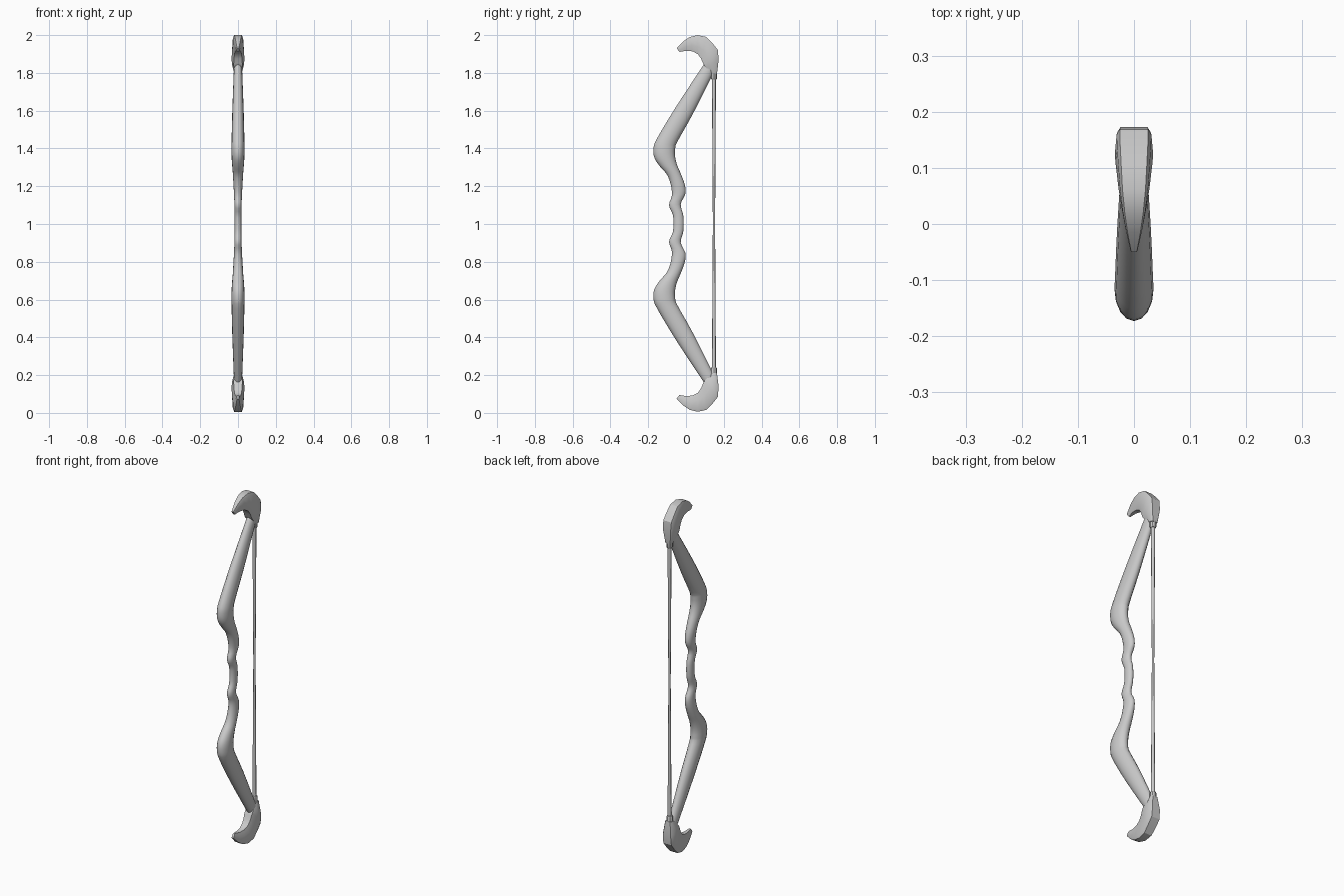
import bpy, bmesh, math
from mathutils import Vector

if "Cube" in bpy.data.objects:
    bpy.data.objects.remove(bpy.data.objects["Cube"])

MID = 1.003  # height of the mirror plane


def catmull(rows, steps):
    """Smoothly interpolate rows of numbers."""
    out = []
    for i in range(len(rows) - 1):
        p = [rows[max(0, min(len(rows) - 1, i + k))] for k in (-1, 0, 1, 2)]
        for s in range(steps):
            t = s / steps
            out.append([0.5 * (2 * b + (c - a) * t + (2 * a - 5 * b + 4 * c - d) * t * t
                               + (3 * b - a - 3 * c + d) * t ** 3)
                        for a, b, c, d in zip(*p)])
    out.append(list(rows[-1]))
    return out


def loft(name, rings, angle, cap_start=True):
    bm = bmesh.new()
    loops = [[bm.verts.new(p) for p in ring] for ring in rings]
    n = len(loops[0])
    for a, b in zip(loops, loops[1:]):
        for i in range(n):
            j = (i + 1) % n
            bm.faces.new((a[i], a[j], b[j], b[i]))
    if cap_start:
        bm.faces.new(loops[0][::-1])
    bm.faces.new(loops[-1])
    bmesh.ops.recalc_face_normals(bm, faces=bm.faces[:])
    me = bpy.data.meshes.new(name)
    bm.to_mesh(me)
    bm.free()
    ob = bpy.data.objects.new(name, me)
    bpy.context.collection.objects.link(ob)
    # put the origin on the mirror plane and mirror vertically
    for v in me.vertices:
        v.co.z -= MID
    ob.location.z = MID
    mod = ob.modifiers.new("mirror", 'MIRROR')
    mod.use_axis = (False, False, True)
    mod.merge_threshold = 0.0005
    bpy.ops.object.select_all(action='DESELECT')
    bpy.context.view_layer.objects.active = ob
    ob.select_set(True)
    bpy.ops.object.modifier_apply(modifier="mirror")
    bpy.ops.object.shade_smooth_by_angle(angle=math.radians(angle))
    return ob


def oval(row, n=16):
    """Elliptical ring between a front point and a back point."""
    fy, fz, by, bz, w = row
    c, h = Vector((0, (fy + by) / 2, (fz + bz) / 2)), Vector((0, (by - fy) / 2, (bz - fz) / 2))
    return [c + h * math.cos(2 * math.pi * i / n) + Vector((w * math.sin(2 * math.pi * i / n), 0, 0))
            for i in range(n)]


def disc(y, z, r, n):
    return oval((y - r, z, y + r, z, r), n)


# grip and limbs: front y,z  back y,z  half width
limb = [(-.066, MID, -.012, MID, .018), (-.070, 1.05, -.015, 1.05, .018),
        (-.090, 1.10, -.028, 1.105, .019), (-.075, 1.15, -.003, 1.16, .021),
        (-.080, 1.205, -.007, 1.21, .024), (-.100, 1.26, -.027, 1.265, .027),
        (-.138, 1.305, -.048, 1.315, .031), (-.167, 1.35, -.058, 1.36, .034),
        (-.172, 1.40, -.057, 1.40, .035), (-.152, 1.455, -.046, 1.435, .034),
        (-.050, 1.625, .035, 1.58, .030), (.095, 1.845, .138, 1.785, .022),
        (.108, 1.865, .147, 1.805, .021)]
loft("bow_limbs", [oval(r) for r in catmull(limb, 3)], 60, cap_start=False)

# curled limb tips: outer y,z  inner y,z  half width
hook = [(-.050, 1.932, -.035, 1.911, .006), (-.015, 1.967, .000, 1.917, .014),
        (.020, 1.990, .035, 1.914, .020), (.062, 2.000, .063, 1.899, .025),
        (.108, 1.990, .080, 1.875, .028), (.140, 1.957, .089, 1.853, .030),
        (.168, 1.922, .096, 1.840, .031), (.173, 1.870, .107, 1.826, .029),
        (.164, 1.795, .132, 1.797, .018)]
rings = []
for oy, oz, iy, iz, w in hook:
    o, i = Vector((0, oy, oz)), Vector((0, iy, iz))
    half = [(0, .82), (.12, 1.0), (.6, 1.1), (1, .75)]
    side = [(t, k * w) for t, k in half]
    rings.append([o.lerp(i, t) + Vector((x, 0, 0)) for t, x in side]
                 + [o.lerp(i, t) - Vector((x, 0, 0)) for t, x in side[::-1]])
loft("curled_tips", rings, 30)

# string ferrules
loft("string_ferrules", [disc(.148, z, r, 8) for z, r in ((1.766, .014), (1.772, .017), (1.84, .017))], 30)

# string, slightly thinner in the middle
loft("bow_string", [disc(.148, z, r, 8) for z, r in ((MID, .006), (1.4, .0085), (1.80, .0105))], 50,
     cap_start=False)
